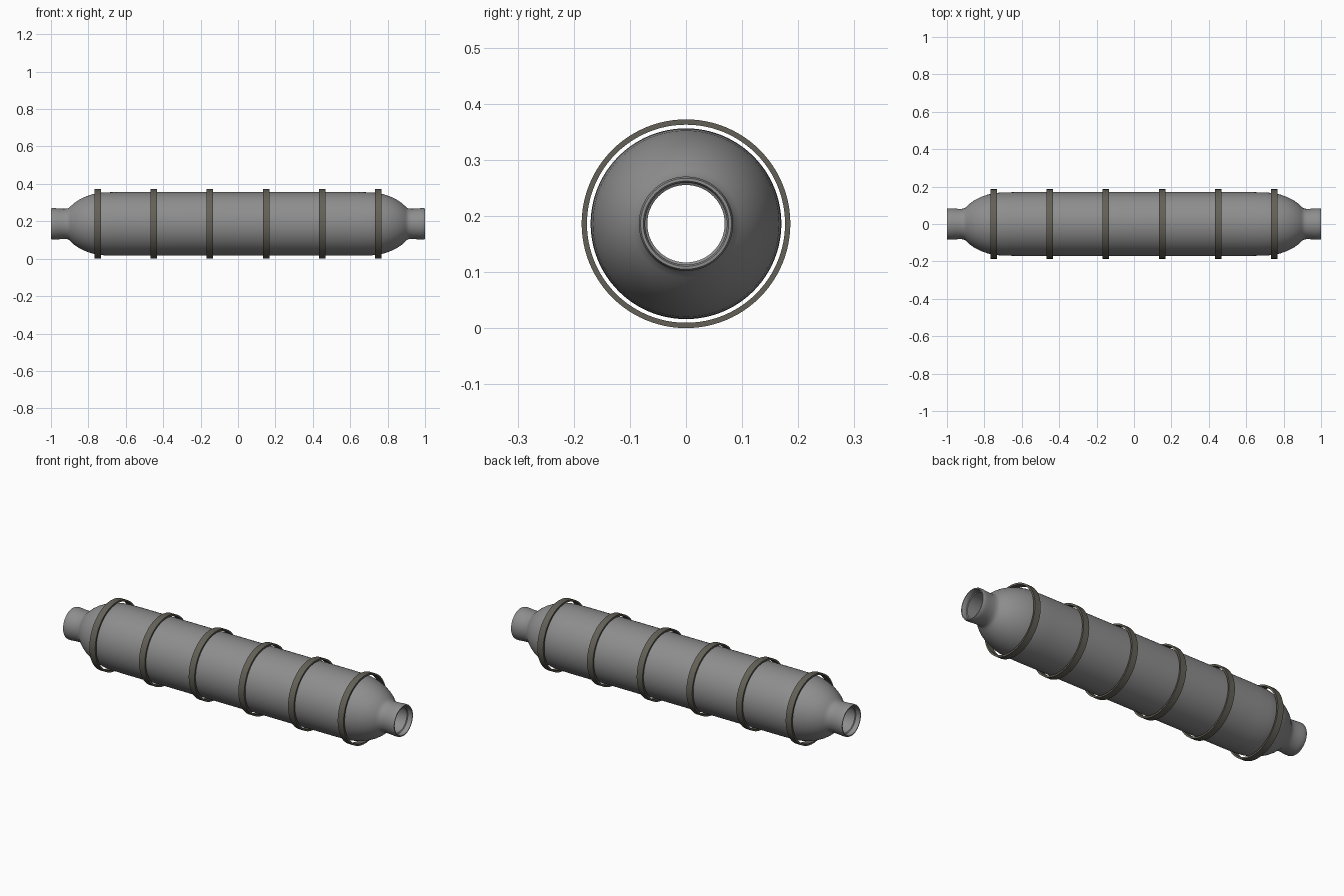
import bpy, bmesh, math

if "Cube" in bpy.data.objects:
    bpy.data.objects.remove(bpy.data.objects["Cube"])

CZ = 0.186
SEG = 96


def material(name, rgb):
    m = bpy.data.materials.new(name)
    m.diffuse_color = (*rgb, 1)
    m.use_nodes = True
    m.node_tree.nodes["Principled BSDF"].inputs["Base Color"].default_value = m.diffuse_color
    return m


steel = material("grey_steel", (0.27, 0.27, 0.27))
band = material("dark_band_metal", (0.125, 0.118, 0.095))


def lathe(name, profile, mat, x=0.0):
    """Revolve a closed (x, radius) profile about the x axis."""
    bm = bmesh.new()
    rings = []
    for px, r in profile:
        rings.append([bm.verts.new((px, r * math.cos(2 * math.pi * i / SEG),
                                    r * math.sin(2 * math.pi * i / SEG)))
                      for i in range(SEG)])
    for k, a in enumerate(rings):
        b = rings[(k + 1) % len(rings)]
        for i in range(SEG):
            j = (i + 1) % SEG
            bm.faces.new((a[i], a[j], b[j], b[i]))
    bmesh.ops.recalc_face_normals(bm, faces=bm.faces)
    me = bpy.data.meshes.new(name)
    bm.to_mesh(me)
    bm.free()
    me.materials.append(mat)
    ob = bpy.data.objects.new(name, me)
    ob.location = (x, 0, CZ)
    bpy.context.collection.objects.link(ob)
    bpy.ops.object.select_all(action='DESELECT')
    ob.select_set(True)
    bpy.context.view_layer.objects.active = ob
    bpy.ops.object.shade_smooth_by_angle(angle=math.radians(32))
    return ob


# Hollow tank: outer half profile from the middle to the open neck
outer = [(0.0, 0.170), (0.64, 0.170), (0.70, 0.169), (0.74, 0.166),
         (0.78, 0.158), (0.82, 0.144), (0.85, 0.129), (0.875, 0.112),
         (0.893, 0.096), (0.902, 0.087), (0.912, 0.082), (0.93, 0.081),
         (0.955, 0.082), (0.975, 0.084), (0.993, 0.084), (1.0, 0.081)]
# Inner half profile back from the lip, with a small step inside the neck
inner = [(1.0, 0.076), (0.994, 0.073), (0.975, 0.073), (0.972, 0.069),
         (0.90, 0.069), (0.87, 0.098), (0.83, 0.128), (0.77, 0.149),
         (0.70, 0.159), (0.0, 0.160)]
half = outer + inner
mirror = [(-x, r) for x, r in reversed(half[1:-1])]
lathe("tank_body", half + mirror, steel)

# Free-standing hoops around the tank
W = 0.0175
hoop = [(-W, 0.1765), (-W, 0.186), (W, 0.186), (W, 0.1765)]
for n in range(6):
    lathe(f"hoop_{n + 1}", hoop, band, -0.75 + 0.3 * n)
